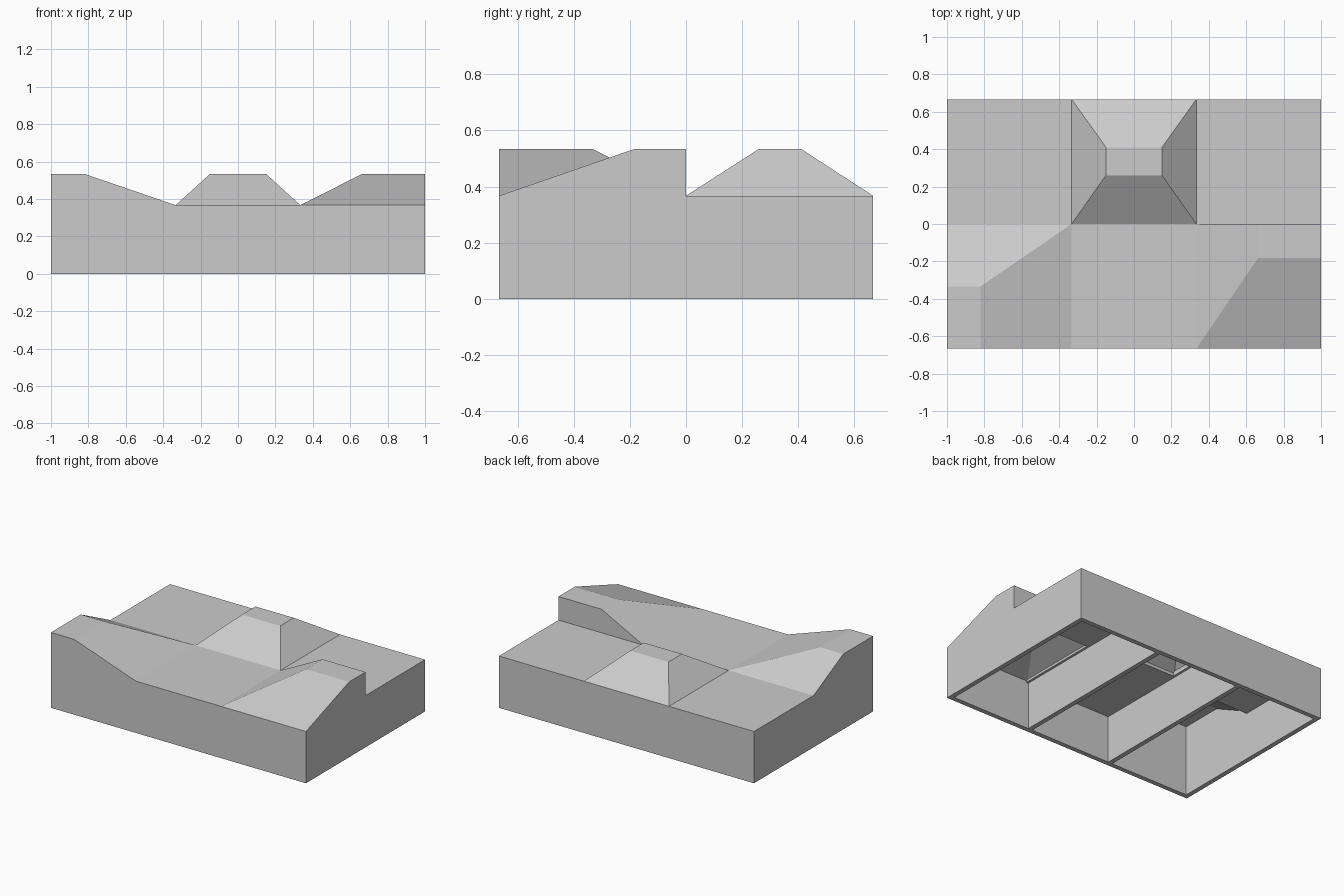
import bpy, bmesh

if "Cube" in bpy.data.objects:
    bpy.data.objects.remove(bpy.data.objects["Cube"])

U = 2 / 3            # one cell of the 3 x 2 layout
T = 0.0333           # wall thickness
BASE, TOP = 0.367, 0.534


def make(name, bm):
    bmesh.ops.recalc_face_normals(bm, faces=bm.faces)
    me = bpy.data.meshes.new(name)
    bm.to_mesh(me)
    bm.free()
    ob = bpy.data.objects.new(name, me)
    bpy.context.collection.objects.link(ob)
    return ob


def stack(levels):
    """Solid through stacked rectangles (x0, x1, y0, y1, z)."""
    bm = bmesh.new()
    rings = [[bm.verts.new(p) for p in
              ((a, c, z), (b, c, z), (b, d, z), (a, d, z))]
             for a, b, c, d, z in levels]
    for lo, hi in zip(rings, rings[1:]):
        for i in range(4):
            j = (i + 1) % 4
            bm.faces.new((lo[i], lo[j], hi[j], hi[i]))
    bm.faces.new(rings[0][::-1])
    bm.faces.new(rings[-1])
    return bm


def combine(target, other, op):
    mod = target.modifiers.new(op, 'BOOLEAN')
    mod.operation, mod.solver, mod.object = op, 'EXACT', other
    bpy.context.view_layer.objects.active = target
    bpy.ops.object.modifier_apply(modifier=mod.name)
    bpy.data.objects.remove(other)


def hill(cell, top, drop=0.0, skirt=0.1):
    return stack([(*cell, BASE - drop - skirt), (*cell, BASE - drop),
                  (*top, TOP - drop)])


# Hills: cell footprint and flat top of each
hills = [
    ((-U / 2, U / 2, 0, U), (-0.15, 0.15, 0.26, 0.41)),       # back middle
    ((-1, -U / 2, -U, 0), (-1, -0.82, -U, -0.333)),           # front left
    ((U / 2, 1, -U, 0), (0.663, 1, -0.183, 0)),               # front right
]

# Solid tile with raised hills
tile = make("terrain_tile", stack([(-1, 1, -U, U, 0), (-1, 1, -U, U, BASE)]))
for cell, top in hills:
    combine(tile, make("hill", hill(cell, top)), 'UNION')

# Three bays open underneath, leaving two thin dividers
edges = [-1 + T / 2, -U / 2, U / 2, 1 - T / 2]
for a, b in zip(edges, edges[1:]):
    r = (a + T / 2, b - T / 2, -U + T, U - T)
    combine(tile, make("bay", stack([(*r, -0.1), (*r, BASE - T)])), 'DIFFERENCE')

# Hollows inside the hills: lowered copy trimmed to the wall thickness
for cell, top in hills:
    bm = hill(cell, top, drop=T, skirt=0.02)
    x0, x1, y0, y1 = cell
    for co, no in (((x0 + T, 0, 0), (-1, 0, 0)), ((x1 - T, 0, 0), (1, 0, 0)),
                   ((0, y0 + T, 0), (0, -1, 0)), ((0, y1 - T, 0), (0, 1, 0))):
        bmesh.ops.bisect_plane(bm, geom=bm.verts[:] + bm.edges[:] + bm.faces[:],
                               plane_co=co, plane_no=no, clear_outer=True)
        rim = [e for e in bm.edges if e.is_boundary]
        bmesh.ops.contextual_create(bm, geom=rim)
    combine(tile, make("hollow", bm), 'DIFFERENCE')
